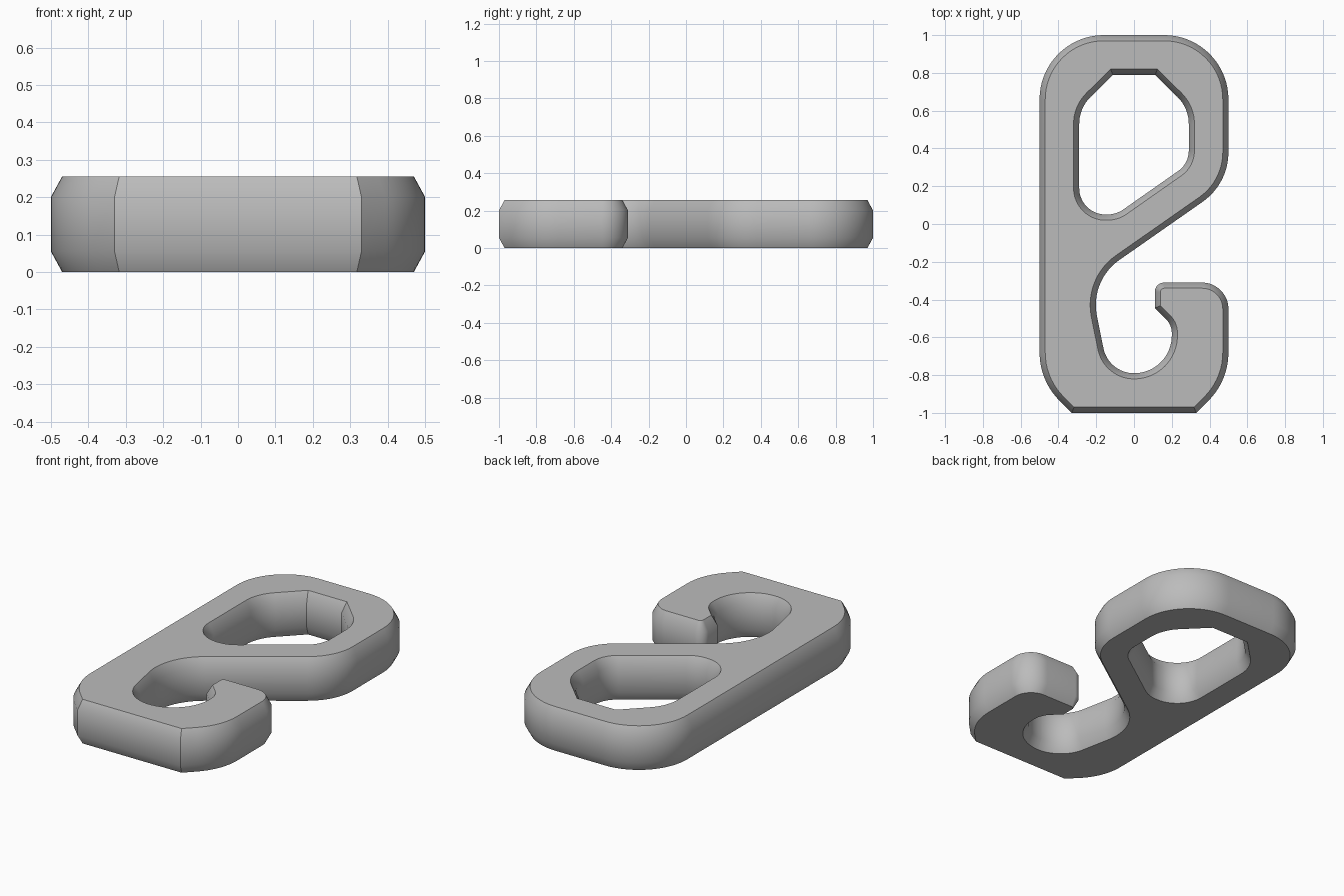
import bpy, bmesh, math
from mathutils import Vector

cube = bpy.data.objects.get("Cube")
if cube:
    bpy.data.objects.remove(cube, do_unlink=True)

HEIGHT, BEVEL_Z, BEVEL_XY = 0.256, 0.055, 0.03


def rounded(corners):
    """Turn (x, y, radius) corners into an outline; radius 0 stays sharp."""
    pts = []
    for i, (x, y, r) in enumerate(corners):
        p = Vector((x, y))
        if r == 0:
            pts.append(p)
            continue
        a = (Vector(corners[i - 1][:2]) - p).normalized()
        b = (Vector(corners[(i + 1) % len(corners)][:2]) - p).normalized()
        half = a.angle(b) / 2
        centre = p + (a + b).normalized() * (r / math.sin(half))
        start = p + a * (r / math.tan(half)) - centre
        turn = math.pi - 2 * half
        if a.x * b.y - a.y * b.x > 0:
            turn = -turn
        steps = max(4, round(abs(turn) / math.radians(5)))
        for k in range(steps + 1):
            t = turn * k / steps
            c, s = math.cos(t), math.sin(t)
            pts.append(centre + Vector((start.x * c - start.y * s,
                                        start.x * s + start.y * c)))
    return pts


def inset(pts, d):
    """Move an outline to its left, into the solid, with mitred corners."""
    out = []
    for i, p in enumerate(pts):
        e = (p - pts[i - 1]).normalized()
        f = (pts[(i + 1) % len(pts)] - p).normalized()
        n, m = Vector((-e.y, e.x)), Vector((-f.y, f.x))
        out.append(p + (n + m) * (d / (1 + n.dot(m))))
    return out


# Body outline, anticlockwise, with the open hook on the right
body = rounded([
    (0.5, 1, 0.34), (-0.5, 1, 0.34), (-0.5, -0.83, 0.36),
    (-0.33, -1, 0), (0.33, -1, 0), (0.5, -0.83, 0.36),
    (0.5, -0.31, 0.14), (0.11, -0.31, 0.05), (0.11, -0.445, 0),
    (0.2, -0.535, 0.1), (0.2, -0.79, 0.199), (-0.135, -0.79, 0.165),
    (-0.234, -0.3, 0.29), (0.5, 0.213, 0.32),
])

# Eye opening, clockwise
eye = rounded([
    (-0.112, 0.79, 0), (0.112, 0.79, 0), (0.29, 0.613, 0.2),
    (0.29, 0.32, 0.13), (-0.095, 0.05, 0.15), (-0.29, 0.05, 0.14),
    (-0.29, 0.613, 0.2),
])

# Bevelled walls, then flat caps around the opening
bm = bmesh.new()
layers = [(0, BEVEL_XY), (BEVEL_Z, 0), (HEIGHT - BEVEL_Z, 0), (HEIGHT, BEVEL_XY)]
caps = {0: [], len(layers) - 1: []}
for outline in (body, eye):
    rings = [[bm.verts.new((p.x, p.y, z)) for p in inset(outline, d)]
             for z, d in layers]
    for low, high in zip(rings, rings[1:]):
        for i in range(len(low)):
            j = (i + 1) % len(low)
            bm.faces.new((low[i], low[j], high[j], high[i]))
    for level in caps:
        ring = rings[level]
        caps[level] += [bm.edges.get((ring[i - 1], ring[i])) for i in range(len(ring))]
for edges in caps.values():
    bmesh.ops.triangle_fill(bm, edges=edges, use_beauty=True)
bmesh.ops.recalc_face_normals(bm, faces=bm.faces)
bmesh.ops.dissolve_limit(bm, angle_limit=math.radians(0.1), verts=[],
                         edges=[e for e in bm.edges if e.is_manifold and
                                all(abs(f.normal.z) > 0.99 for f in e.link_faces)])

mesh = bpy.data.meshes.new("hook_body")
bm.to_mesh(mesh)
bm.free()
hook = bpy.data.objects.new("hook_body", mesh)
bpy.context.collection.objects.link(hook)

# Plain grey finish
grey = bpy.data.materials.new("plain_grey")
grey.use_nodes = True
colour = (0.5, 0.5, 0.5, 1)
grey.diffuse_color = colour
grey.node_tree.nodes["Principled BSDF"].inputs["Base Color"].default_value = colour
mesh.materials.append(grey)

# Smooth arcs, crisp rims
bpy.ops.object.select_all(action='DESELECT')
hook.select_set(True)
bpy.context.view_layer.objects.active = hook
bpy.ops.object.shade_smooth_by_angle(angle=math.radians(30))
